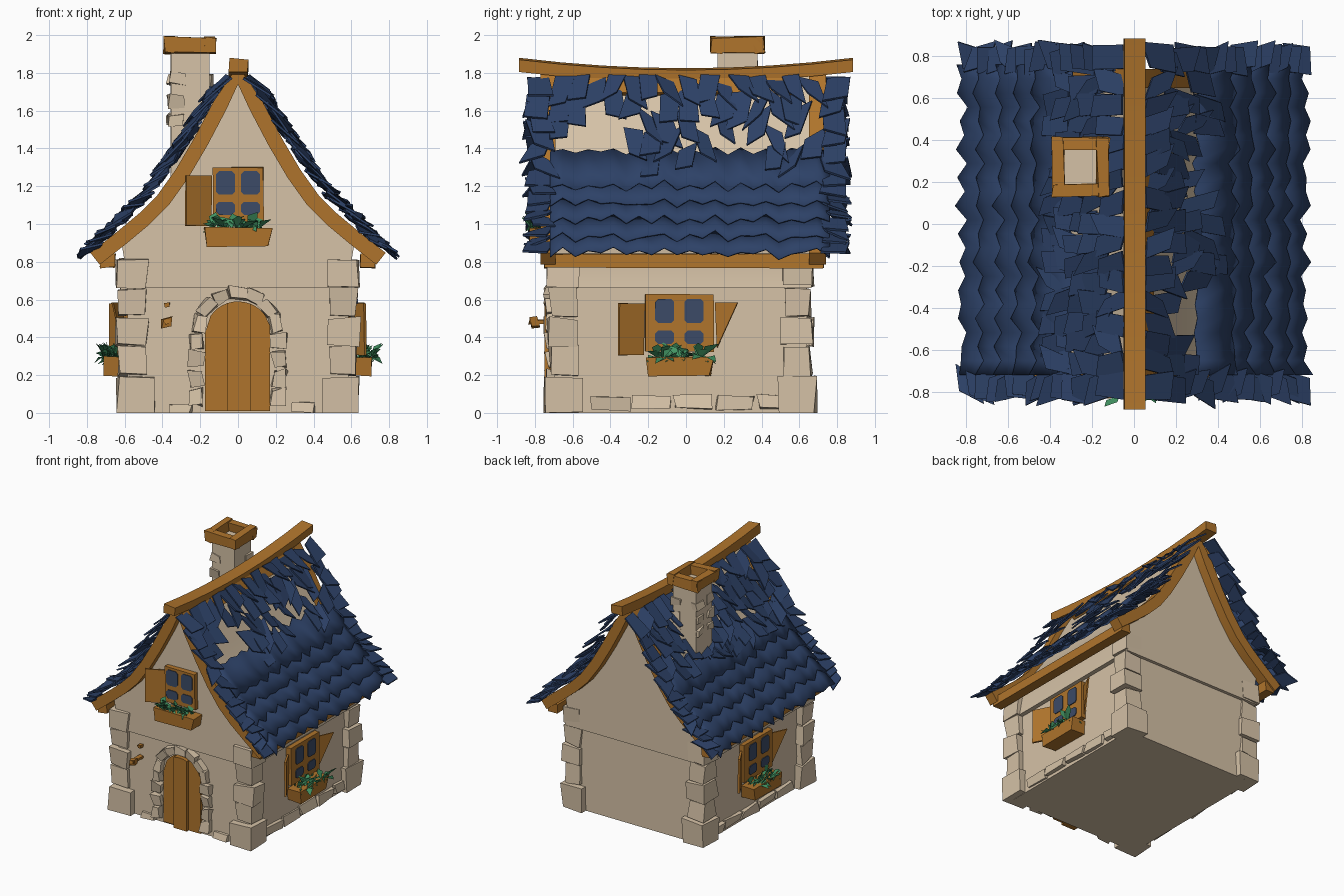
import bpy, bmesh, math, random
from mathutils import Matrix, Vector

random.seed(7)
if "Cube" in bpy.data.objects:
    bpy.data.objects.remove(bpy.data.objects["Cube"])


def material(name, rgb):
    m = bpy.data.materials.new(name)
    m.use_nodes = True
    m.diffuse_color = (*rgb, 1)
    m.node_tree.nodes["Principled BSDF"].inputs["Base Color"].default_value = (*rgb, 1)
    return m


STONE = material("cream stone", (0.67, 0.54, 0.385))
WOOD = material("brown wood", (0.43, 0.175, 0.025))
BLUE = material("blue shingle", (0.026, 0.053, 0.135))
PANE = material("window glass", (0.045, 0.07, 0.135))
LEAF = material("green leaf", (0.055, 0.3, 0.125))
SIDES = (-1, 1)
IDENT = Matrix.Identity(4)


def r(a):
    return random.uniform(-a, a)


def finish(name, bm, mat, thick=0, smooth=False):
    bmesh.ops.recalc_face_normals(bm, faces=bm.faces)
    me = bpy.data.meshes.new(name)
    bm.to_mesh(me)
    bm.free()
    ob = bpy.data.objects.new(name, me)
    bpy.context.collection.objects.link(ob)
    me.materials.append(mat)
    if thick:
        mod = ob.modifiers.new("thickness", "SOLIDIFY")
        mod.thickness, mod.offset = thick, 0
    if smooth:
        bpy.ops.object.select_all(action="DESELECT")
        ob.select_set(True)
        bpy.context.view_layer.objects.active = ob
        bpy.ops.object.shade_smooth_by_angle(angle=math.radians(35))
    return ob


def add_box(bm, lo, hi, jitter=0, mtx=IDENT, taper=1):
    """Box between two corners, optionally wobbly or narrowed at its base."""
    lo, hi = Vector(lo), Vector(hi)
    mid = (lo + hi) / 2
    for v in bmesh.ops.create_cube(bm, size=1)["verts"]:
        p = Vector([mid[i] + v.co[i] * (hi[i] - lo[i]) + r(jitter) for i in range(3)])
        if v.co.z < 0:
            p.x = mid.x + (p.x - mid.x) * taper
        p.z = max(p.z, 0) if mtx is IDENT else p.z
        v.co = mtx @ p


def box(name, mat, lo, hi, jitter=0, mtx=IDENT, taper=1):
    bm = bmesh.new()
    add_box(bm, lo, hi, jitter, mtx, taper)
    return finish(name, bm, mat)


def prism(name, mat, outline, y0, y1, smooth=False):
    """Closed x-z outline extruded along y."""
    bm = bmesh.new()
    face = bm.faces.new([bm.verts.new((x, y0, z)) for x, z in outline])
    out = bmesh.ops.extrude_face_region(bm, geom=[face])["geom"]
    for v in out:
        if isinstance(v, bmesh.types.BMVert):
            v.co.y = y1
    return finish(name, bm, mat, smooth=smooth)


# Curved roof line, from ridge to eave
ROOF = [(0, 1.80), (0.1, 1.63), (0.2, 1.44), (0.3, 1.27), (0.4, 1.13),
        (0.5, 1.03), (0.62, 0.93), (0.76, 0.82)]


def roof_z(x):
    for (xa, za), (xb, zb) in zip(ROOF, ROOF[1:]):
        if x <= xb or xb == ROOF[-1][0]:
            return za + (zb - za) * (x - xa) / (xb - xa)


def on_roof(side, x, y, lift):
    slope = (roof_z(x + 0.03) - roof_z(max(x - 0.03, 0))) / (x + 0.03 - max(x - 0.03, 0))
    n = Vector((-slope, 1)).normalized() * lift
    return Vector((side * (x + n.x), y, roof_z(x) + n.y))


def on_shingles(side, x, y, lift):
    """Shingle bed: bulges above the boards in the middle of the slope."""
    return on_roof(side, x, y, lift + 0.045 * math.sin(math.pi * min(x / 0.8, 1)))


# Walls
box("lower_walls", STONE, (-0.585, -0.695, 0), (0.585, 0.64, 0.67))
half = [(0.62, 0.66), (0.6, 0.8)] + [(x, z - 0.01) for x, z in ROOF[1:7][::-1]]
prism("upper_walls_and_gable", STONE,
      half + [(0, 1.79)] + [(-x, z) for x, z in half[::-1]], -0.71, 0.665, True)

# Corner stones, foot stones
bm = bmesh.new()
for sx in SIDES:
    for yc in (-0.65, 0.59):
        for i, (z0, z1) in enumerate([(0, 0.19), (0.2, 0.35), (0.36, 0.5), (0.51, 0.655), (0.67, 0.82)]):
            w = 0.095 if i == 0 else (0.07 if i % 2 else 0.08)
            cx = sx * (0.54 if i == 0 else 0.56)
            add_box(bm, (cx - w, yc - w, z0), (cx + w, yc + w, z1), 0.012)
finish("corner_stones", bm, STONE)
bm = bmesh.new()
for i in range(5):
    y = -0.5 + i * 0.22
    for sx in SIDES:
        add_box(bm, (sx * 0.58 - 0.03, y, 0.02), (sx * 0.58 + 0.03, y + 0.2, 0.09), 0.012)
for x in (-0.36, 0.29):
    add_box(bm, (x, -0.72, 0), (x + 0.11, -0.68, 0.05), 0.01)
finish("foot_stones", bm, STONE)

# Arched door of three planks
for name, x0, x1, y in (("left", -0.175, -0.055, -0.705), ("middle", -0.055, 0.065, -0.75),
                        ("right", 0.065, 0.17, -0.725)):
    xs = [x0 + (x1 - x0) * i / 4 for i in range(5)]
    top = [(x, 0.42 + 0.17 * math.sqrt(max(0, 1 - (x / 0.175) ** 2))) for x in xs]
    prism("door_plank_" + name, WOOD, [(x0, 0.01), *top, (x1, 0.01)], y, -0.68)

# Stones around the door
bm = bmesh.new()
for sx in SIDES:
    for z in (0.04, 0.14, 0.24, 0.34):
        add_box(bm, (sx * 0.22 - 0.038, -0.74, z), (sx * 0.22 + 0.038, -0.67, z + 0.085), 0.014)
for i in range(7):
    turn = Matrix.Translation((0, -0.71, 0.43)) @ Matrix.Rotation(math.radians(-78 + 26 * i), 4, "Y")
    add_box(bm, (-0.044, -0.035, 0.175), (0.044, 0.03, 0.235), 0.012, turn)
finish("door_arch_stones", bm, STONE)

# Lamp bracket beside the door
box("lamp_bracket", WOOD, (-0.39, -0.83, 0.47), (-0.365, -0.68, 0.49), 0.006)
box("lamp_holder", WOOD, (-0.4, -0.82, 0.455), (-0.355, -0.78, 0.505), 0.01)
box("lamp_peg", WOOD, (-0.39, -0.73, 0.56), (-0.36, -0.68, 0.585), 0.004)


# Windows: local x runs along the wall, local -y points outward
def window(name, mtx, w, h, second_shutter):
    bm = bmesh.new()
    add_box(bm, (-w, -0.035, 0), (w, 0.02, h), 0.004, mtx)
    finish(name + "_frame", bm, WOOD)
    # Panes with clipped corners
    bm = bmesh.new()
    for sx in SIDES:
        for za, zb in ((0.13, 0.37), (0.5, 0.93)):
            c, a, q = sx * (w * 0.26 + 0.031), 0.05, 0.016
            z0, z1 = h * za, h * zb
            rim = [(a - q, z0), (a, z0 + q), (a, z1 - q), (a - q, z1)]
            rim += [(-x, z) for x, z in rim[::-1]]
            bm.faces.new([bm.verts.new(mtx @ Vector((c + x, -0.041, z))) for x, z in rim])
    finish(name + "_panes", bm, PANE, 0.006)
    box(name + "_planter", WOOD, (-0.18, -0.12, -0.13), (0.18, 0, -0.03), 0.006, mtx, 0.9)
    # Shutter swung partly open
    hinge = mtx @ Matrix.Translation((-w - 0.01, -0.01, 0)) @ Matrix.Rotation(math.radians(28), 4, "Z")
    box(name + "_shutter", WOOD, (-0.15, -0.012, -0.02), (0, 0.004, h - 0.045), 0.003, hinge)
    if second_shutter:
        bm = bmesh.new()
        tri = ((w + 0.01, -0.02, h - 0.04), (w + 0.13, -0.075, h - 0.04), (w + 0.02, -0.02, 0.02))
        bm.faces.new([bm.verts.new(mtx @ Vector(p)) for p in tri])
        finish(name + "_broken_shutter", bm, WOOD, 0.01)
    # Spiky leaves spilling over the planter
    bm = bmesh.new()
    for i in range(46):
        base = Vector((r(0.14), -0.07 + r(0.05), -0.035))
        tip = base + Vector((r(0.1), random.uniform(-0.08, 0.04), random.uniform(-0.04, 0.09)))
        a = random.uniform(-0.6, 0.6)
        side = Vector((math.cos(a), math.sin(a), r(0.3))) * 0.027
        mid = (base + tip) / 2 + Vector((0, 0, 0.02))
        bm.faces.new([bm.verts.new(mtx @ p) for p in (base, mid + side, tip, mid - side)])
    finish(name + "_leaves", bm, LEAF)


window("gable_window", Matrix.Translation((0, -0.71, 1.01)), 0.135, 0.29, False)
for sx, label in ((1, "left"), (-1, "right")):
    window(label + "_window", Matrix.Translation((sx * 0.59, -0.035, 0.325))
           @ Matrix.Rotation(sx * math.pi / 2, 4, "Z"), 0.18, 0.3, True)

# Bargeboards following the roof line, and eave beams
for sx in SIDES:
    outer = [on_roof(sx, x, 0, 0.035) for x, z in ROOF]
    inner = [on_roof(sx, x, 0, -0.045) for x, z in ROOF]
    inner[0].x = outer[0].x = 0
    inner[0].z, outer[0].z = 1.74, 1.84
    band = [(p.x, p.z) for p in outer + inner[::-1]]
    for label, y0, y1 in (("front", -0.77, -0.69), ("back", 0.65, 0.74)):
        prism(f"{label}_bargeboard", WOOD, band, y0, y1, True)
    box("eave_beam", WOOD, (sx * 0.69 - 0.04, -0.75, 0.77), (sx * 0.69 + 0.04, 0.73, 0.84), 0.006)

# Plank beside the ridge
strip = [on_roof(1, x, 0, l) for x, l in ((0.01, 0), (0.01, 0.03), (0.07, 0.03), (0.07, 0))]
prism("ridge_board", WOOD, [(p.x, p.z) for p in strip], -0.6, 0.6)

# Sagging ridge beam
bm = bmesh.new()
rings = []
for i in range(9):
    t = -1 + i / 4
    z = 1.78 + 0.055 * t * t
    rings.append([bm.verts.new((x, t * 0.885, z + dz)) for x, dz in
                  ((-0.05, -0.03), (0.05, -0.03), (0.055, 0.035), (-0.045, 0.045))])
for a, b in zip(rings, rings[1:]):
    for k in range(4):
        bm.faces.new((a[k], a[k - 1], b[k - 1], b[k]))
bm.faces.new(rings[0])
bm.faces.new(rings[-1])
finish("ridge_beam", bm, WOOD, smooth=True)


# Shingles
def tile(bm, side, x, y, length, width, wild):
    yaw = r(wild)
    pts = []
    for u, v in ((0, -1), (0, 1), (1, 1), (1, -1)):
        px = max(0.02, x + u * length + v * yaw * 0.3 + r(0.012))
        py = y + v * width / 2 + (u - 0.5) * yaw + r(0.012)
        pts.append(bm.verts.new(on_shingles(side, px, py, 0.025 + 0.04 * u + r(0.02))))
    bm.faces.new(pts)


for side in SIDES:
    # Long zigzag courses on the lower slope
    bm = bmesh.new()
    for end in (0.785, 0.69, 0.59, 0.49, 0.4):
        steps, prev = 22, None
        for i in range(steps + 1):
            y = -0.72 + 1.48 * i / steps
            zig = 0.016 * (-1) ** i + r(0.014)
            wave = 0.008 * (-1) ** (i // 2) + r(0.006)
            cur = [bm.verts.new(on_shingles(side, end - d + zig * k, y, lift + wave * k))
                   for d, lift, k in ((0.15, 0.02, 0.5), (0.07, 0.045, 0.7), (0, 0.055, 1))]
            if prev:
                for a in range(2):
                    bm.faces.new((prev[a], prev[a + 1], cur[a + 1], cur[a]))
            prev = cur
    finish("lower_shingle_courses", bm, BLUE, 0.01, True)

    # Loose shingles on the upper slope, sparser on one side
    bm = bmesh.new()
    for x, keep in ((0.01, 1), (0.07, 0.75), (0.13, 0.6), (0.19, 0.5), (0.25, 0.45)):
        for i in range(15):
            if random.random() < (keep if side > 0 else keep + 0.3):
                tile(bm, side, x + r(0.012), -0.66 + i * 0.095 + r(0.015), 0.095, 0.1, 0.06)
    finish("upper_shingles", bm, BLUE, 0.01)

    # Gable edge shingles
    bm = bmesh.new()
    for y in (-0.775, 0.79):
        for i in range(15):
            tile(bm, side, 0.02 + i * 0.049, y + r(0.014), 0.085, 0.125, 0.05)
    finish("gable_edge_shingles", bm, BLUE, 0.012)

# Chimney: stone shaft with an open wooden rim
box("chimney_shaft", STONE, (-0.355, 0.17, 1.2), (-0.15, 0.38, 1.915), 0.003)
bm = bmesh.new()
for lo, hi in (((-0.39, 0.135), (-0.12, 0.19)), ((-0.39, 0.36), (-0.12, 0.415)),
               ((-0.39, 0.135), (-0.335, 0.415)), ((-0.175, 0.135), (-0.12, 0.415))):
    add_box(bm, (*lo, 1.905), (*hi, 1.99), 0.008)
finish("chimney_rim", bm, WOOD)
bm = bmesh.new()
for z in (1.52, 1.62, 1.74):
    for x, y in ((-0.325, 0.2), (-0.18, 0.35), (-0.33, 0.34)):
        add_box(bm, (x - 0.04, y - 0.04, z), (x + 0.04, y + 0.04, z + 0.06), 0.012)
finish("chimney_stones", bm, STONE)
